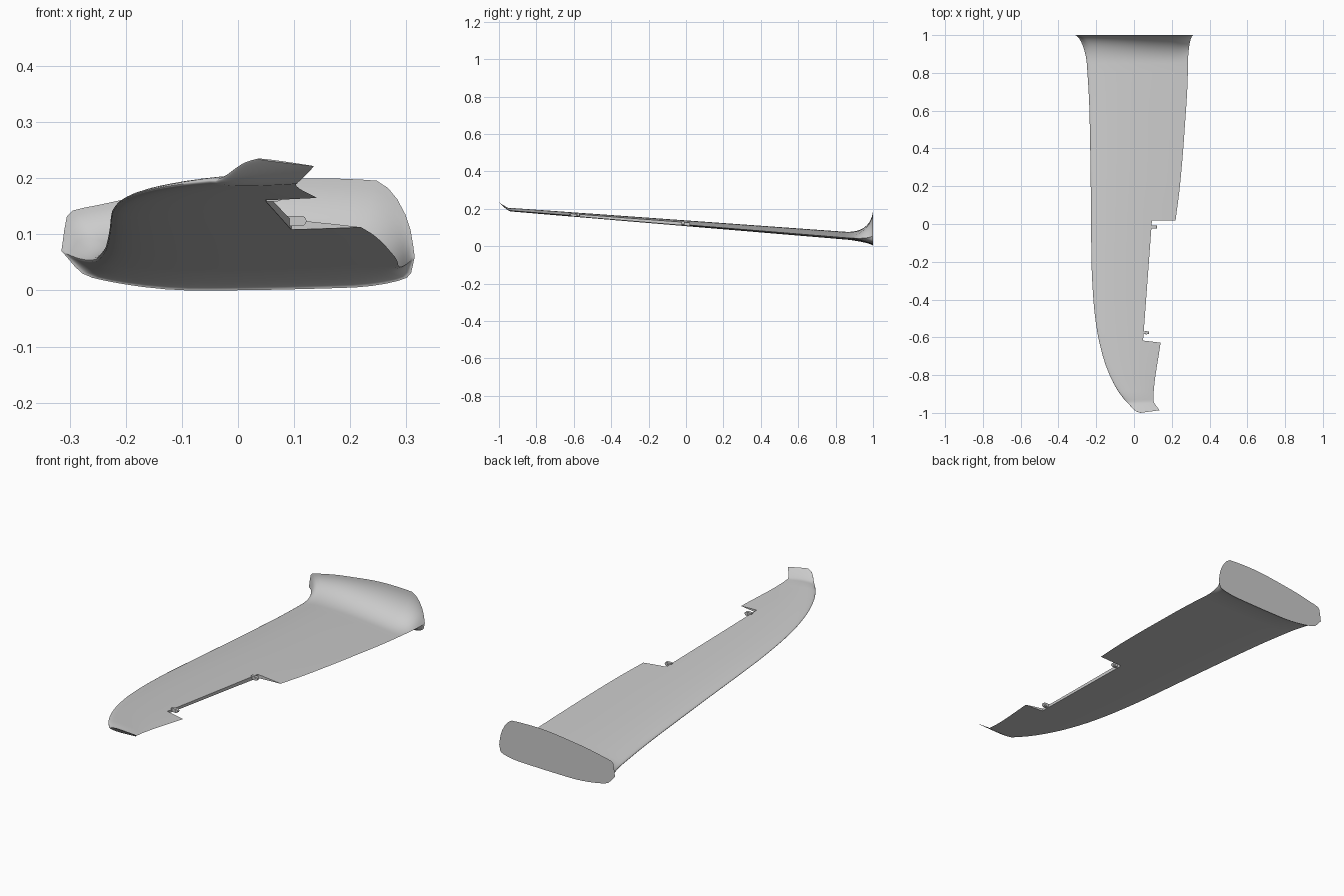
import bpy, bmesh, math
from mathutils import Vector

if "Cube" in bpy.data.objects:
    bpy.data.objects.remove(bpy.data.objects["Cube"], do_unlink=True)

grey = bpy.data.materials.new("light_grey")
grey.use_nodes = True
grey.diffuse_color = (0.6, 0.6, 0.6, 1)
grey.node_tree.nodes["Principled BSDF"].inputs["Base Color"].default_value = (0.6, 0.6, 0.6, 1)


def interp(table, t):
    """Smooth interpolation through (t, value) knots."""
    n = len(table)
    i = 0
    while i < n - 2 and t > table[i + 1][0]:
        i += 1

    def step(k):
        k = max(0, min(n - 2, k))
        return (table[k + 1][1] - table[k][1]) / (table[k + 1][0] - table[k][0])

    def slope(k):
        a, b = step(k - 1), step(k)
        return 0 if a * b <= 0 else 2 * a * b / (a + b)

    (t0, v0), (t1, v1) = table[i], table[i + 1]
    h = t1 - t0
    s = (t - t0) / h
    return ((2*s**3 - 3*s*s + 1) * v0 + (s**3 - 2*s*s + s) * h * slope(i)
            + (3*s*s - 2*s**3) * v1 + (s**3 - s*s) * h * slope(i + 1))


def make_object(name, bm, smooth=True):
    bmesh.ops.recalc_face_normals(bm, faces=bm.faces)
    me = bpy.data.meshes.new(name)
    bm.to_mesh(me)
    bm.free()
    ob = bpy.data.objects.new(name, me)
    bpy.context.collection.objects.link(ob)
    me.materials.append(grey)
    if smooth:
        activate(ob)
        bpy.ops.object.shade_smooth_by_angle(angle=math.radians(32))
    return ob


def activate(ob):
    bpy.ops.object.select_all(action='DESELECT')
    ob.select_set(True)
    bpy.context.view_layer.objects.active = ob


def prism(name, outline, axis, low, high, smooth=False):
    """Extrude a flat outline along the y or z axis."""
    bm = bmesh.new()
    place = (lambda p, d: (p[0], d, p[1])) if axis == 'y' else (lambda p, d: (p[0], p[1], d))
    rings = [[bm.verts.new(place(p, d)) for p in outline] for d in (low, high)]
    for r in rings:
        bm.faces.new(r)
    for i in range(len(outline)):
        j = (i + 1) % len(outline)
        bm.faces.new((rings[0][i], rings[0][j], rings[1][j], rings[1][i]))
    return make_object(name, bm, smooth)


# Planform edges, from tip to root
leading = [(-1, 0.035), (-0.992, 0.012), (-0.96, -0.022), (-0.9, -0.075), (-0.8, -0.129),
           (-0.7, -0.165), (-0.55, -0.198), (-0.4, -0.215), (-0.2, -0.225), (0.2, -0.229),
           (0.6, -0.236), (0.85, -0.25), (1, -0.265)]
trailing = [(-1, 0.135), (-0.93, 0.103), (-0.625, 0.141), (0.02, 0.22), (0.2, 0.243),
            (0.5, 0.268), (0.8, 0.285), (1, 0.287)]
# Flared root outline by position along each surface
root_top_x = [(0, -0.315), (0.06, -0.302), (0.14, -0.25), (0.3, -0.13), (0.7, 0.13), (0.85, 0.245),
              (0.92, 0.282), (0.97, 0.307), (1, 0.315)]
root_top_z = [(0, 0.07), (0.06, 0.138), (0.14, 0.152), (0.3, 0.175), (0.7, 0.2), (0.85, 0.196),
              (0.92, 0.165), (0.97, 0.11), (1, 0.06)]
root_low_x = [(0, -0.315), (0.1, -0.265), (0.35, -0.08), (0.8, 0.2), (0.96, 0.305), (1, 0.315)]
root_low_z = [(0, 0.07), (0.1, 0.024), (0.35, 0.0), (0.8, 0.005), (0.96, 0.025), (1, 0.06)]

N = 28
fractions = [(1 - math.cos(math.pi * i / N)) / 2 for i in range(N + 1)]


def wing_point(u, y, upper):
    """Point on the wing surface at chord fraction u and span y."""
    le, te = interp(leading, y), interp(trailing, y)
    x = le + (te - le) * u
    low = 0.108 - 0.0835 * y
    thick = 0.0305 + 0.0125 * y
    if y < -0.93:
        thick *= 1 - 0.85 * (-0.93 - y) / 0.07
    half = 5 * (0.2969*math.sqrt(u) - 0.126*u - 0.3516*u*u + 0.2843*u**3 - 0.1036*u**4)
    z = low + thick * (0.5 - 0.3*u*u + (half if upper else -half))
    # Rounded fillet into the root
    t = max(0, (y - 0.85) / 0.15)
    f = 1 - math.sqrt(max(0, 1 - t * t))
    rx, rz = (root_top_x, root_top_z) if upper else (root_low_x, root_low_z)
    x += (interp(rx, u) - x) * f
    z += (interp(rz, u) - z) * f
    # Upturned tip with a slightly swept end
    k = max(0, (-0.94 - y) / 0.06)
    y += 0.014 * k * u
    z += 0.042 * max(0, (-0.94 - y) / 0.06) ** 1.3
    return Vector((x, y, z))


# Wing panel lofted from tip to root
stations = [-1 + 0.07 * (i / 12) ** 2 for i in range(13)]
stations += [-0.93 + 1.78 * i / 40 for i in range(1, 41)]
stations += [0.85 + 0.15 * math.sin(math.pi / 2 * i / 16) for i in range(1, 17)]
bm = bmesh.new()
rings = []
for y in stations:
    pts = [wing_point(u, y, True) for u in fractions]
    pts += [wing_point(u, y, False) for u in fractions[-2:0:-1]]
    rings.append([bm.verts.new(p) for p in pts])
for a, b in zip(rings, rings[1:]):
    for i in range(len(a)):
        j = (i + 1) % len(a)
        bm.faces.new((a[i], a[j], b[j], b[i]))
bm.faces.new(rings[0])
bm.faces.new(rings[-1])
wing = make_object("wing_panel", bm, False)

# Control surface recess in the trailing edge
cutter = prism("recess_cutter", [(0.095, 0.018), (0.048, -0.617), (0.3, -0.648), (0.4, 0.018)],
               'z', -0.2, 0.5)
cutter.hide_render = True
mod = wing.modifiers.new("recess", 'BOOLEAN')
mod.operation = 'DIFFERENCE'
mod.solver = 'EXACT'
mod.object = cutter
activate(wing)
bpy.ops.object.modifier_apply(modifier=mod.name)
bpy.data.objects.remove(cutter, do_unlink=True)
activate(wing)
bpy.ops.object.shade_smooth_by_angle(angle=math.radians(32))

# Hinge lugs with pins
for side, x, y, z in (("inner", 0.108, -0.016, 0.124), ("outer", 0.066, -0.576, 0.168)):
    r = 0.009
    lug = [(x - 0.022, z + r), (x - 0.022, z - r)]
    lug += [(x + 0.005 + r * math.cos(a), z + r * math.sin(a))
            for a in (math.pi * (i / 8 - 0.5) for i in range(9))]
    prism(side + "_hinge_lug", lug, 'y', y - 0.007, y + 0.007, True)
    pin = [(x + 0.004 * math.cos(a), z + 0.004 * math.sin(a))
           for a in (math.tau * i / 12 for i in range(12))]
    prism(side + "_hinge_pin", pin, 'y', y - 0.009, y + 0.009, True)
